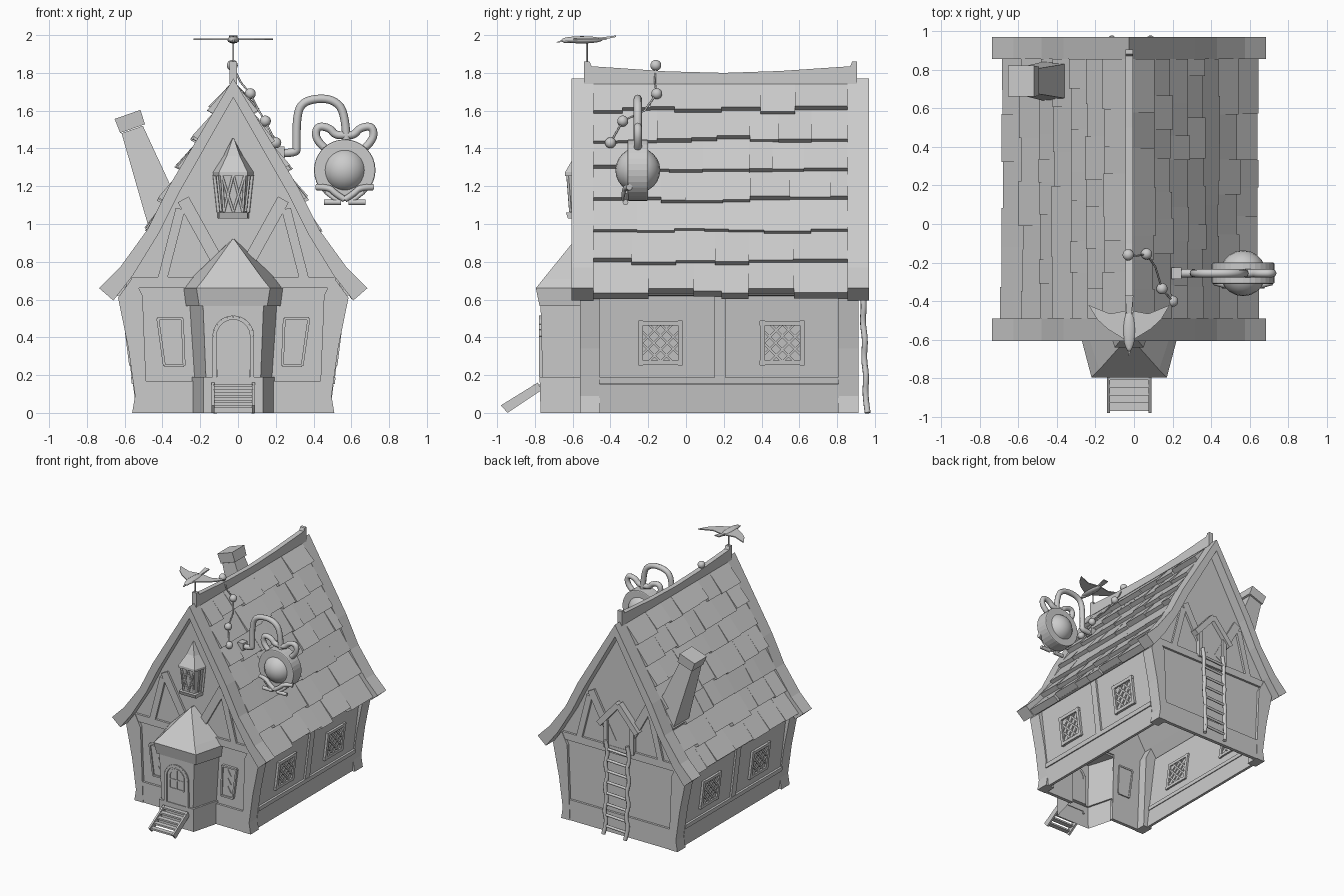
import bpy, bmesh, math, random
from mathutils import Vector

if "Cube" in bpy.data.objects:
    bpy.data.objects.remove(bpy.data.objects["Cube"])
random.seed(4)

def finish(name, bm, smooth=False):
    bmesh.ops.recalc_face_normals(bm, faces=bm.faces)
    me = bpy.data.meshes.new(name)
    bm.to_mesh(me)
    bm.free()
    if smooth:
        for p in me.polygons:
            p.use_smooth = True
    ob = bpy.data.objects.new(name, me)
    bpy.context.collection.objects.link(ob)
    return ob

def loft_into(bm, rings, bottom=True):
    vs = [[bm.verts.new(p) for p in r] for r in rings]
    n = len(vs[0])
    for a, b in zip(vs, vs[1:]):
        for i in range(n if bottom else n - 1):
            bm.faces.new((a[i], a[(i + 1) % n], b[(i + 1) % n], b[i]))
    if bottom:
        bm.faces.new(vs[0])
        bm.faces.new(vs[-1])

def place(p, axis, t, lean=0):
    u, v = p
    return {'x': (t + lean * v, u, v), 'y': (u, t, v), 'z': (u, v, t)}[axis]

def prism(name, pts, axis, a, b, lean=0):
    bm = bmesh.new()
    loft_into(bm, [[place(p, axis, t, lean) for p in pts] for t in (a, b)])
    return finish(name, bm)

def loft(name, rings, closed=True):
    bm = bmesh.new()
    loft_into(bm, rings, closed)
    return finish(name, bm)

def bar(name, p, q, w, axis, a, b, lean=0):
    p, q = Vector(p), Vector(q)
    d = (q - p).normalized() * w / 2
    n = Vector((-d.y, d.x))
    return prism(name, [p + n, q + n, q - n, p - n], axis, a, b, lean)

def box(name, x0, x1, y0, y1, z0, z1):
    return prism(name, [(x0, z0), (x1, z0), (x1, z1), (x0, z1)], 'y', y0, y1)

def tube(name, pts, r, curved=False):
    cu = bpy.data.curves.new(name, 'CURVE')
    cu.dimensions, cu.bevel_depth, cu.bevel_resolution = '3D', r, 2
    cu.use_fill_caps, cu.resolution_u = True, 6
    sp = cu.splines.new('NURBS' if curved else 'POLY')
    sp.points.add(len(pts) - 1)
    for s, p in zip(sp.points, pts):
        s.co = (*p, 1)
    if curved:
        sp.order_u, sp.use_endpoint_u = 3, True
    ob = bpy.data.objects.new(name, cu)
    bpy.context.collection.objects.link(ob)
    bpy.ops.object.select_all(action='DESELECT')
    ob.select_set(True)
    bpy.context.view_layer.objects.active = ob
    bpy.ops.object.convert(target='MESH')

def ball(name, c, r, scale=(1, 1, 1)):
    bm = bmesh.new()
    bmesh.ops.create_uvsphere(bm, u_segments=20, v_segments=12, radius=r)
    for v in bm.verts:
        v.co = Vector([v.co[i] * scale[i] + c[i] for i in range(3)])
    return finish(name, bm, True)

def bay(wb, wf, yb, yf, z):
    return [(-wb, yb, z), (-wf, yf, z), (wf, yf, z), (wb, yb, z)]

def mirrored(outer, inner):
    half = outer + inner[::-1]
    return outer[::-1] + [(-x, z) for x, z in outer[1:]] + \
        [(-x, z) for x, z in inner[::-1]] + inner[1:]

# Roof: end boards and slab
INNER = [(0, 1.67), (.29, 1.16), (.395, .95), (.53, .73), (.635, .595)]
BOARD = [(0, 1.77), (.34, 1.2), (.455, .97), (.6, .77), (.71, .66)]
SLAB = [(0, 1.74), (.325, 1.165), (.43, .935), (.54, .75), (.622, .625)]
prism('front_roof_board', mirrored(BOARD, INNER), 'y', -.605, -.49)
prism('back_roof_board', mirrored(BOARD, INNER), 'y', .855, .97)
prism('roof_slab', mirrored(SLAB, INNER[:-1] + [(.6, .62)]), 'y', -.49, .855)

# Shingles
def roof_x(z):
    for (x0, z0), (x1, z1) in zip(SLAB, SLAB[1:]):
        if z >= z1 or (x1, z1) == SLAB[-1]:
            return x0 + (x1 - x0) * (z - z0) / (z1 - z0)

rows = [.62, .785, .95, 1.11, 1.275, 1.43, 1.585, 1.74]
bm = bmesh.new()
for s in (1, -1):
    for z0, z1 in zip(rows, rows[1:]):
        y = -.49
        while y < .85:
            e = y + random.uniform(.12, .25)
            e = .855 if e > .77 else e
            za = z0 + random.uniform(-.014, .014)
            zb = min(z1 + .02, 1.74)
            p, q = Vector((roof_x(za), za)), Vector((roof_x(zb), zb))
            n = Vector((q.y - p.y, p.x - q.x)).normalized()
            quad = [p - n * .01, p + n * random.uniform(.042, .058), q + n * .012, q - n * .01]
            loft_into(bm, [[(s * c.x, t, c.y) for c in quad] for t in (y, e)])
            y = e
finish('shingles', bm)
prism('ridge_cap', [(-.54, 1.86), (-.51, 1.86), (-.5, 1.835), (-.1, 1.808), (.2, 1.8), (.5, 1.81),
      (.87, 1.835), (.88, 1.86), (.905, 1.86), (.905, 1.74), (-.54, 1.74)], 'x', -.02, .02)

# Walls, corner posts and timber framing
L = .125
gable = [(.505, 0), (.58, .62), (.56, .70), (.40, .955), (.295, 1.165), (0, 1.69),
         (-.295, 1.165), (-.40, .955), (-.56, .70), (-.58, .62), (-.505, 0)]
doorway = [(-.2, 0), (-.215, .58), (.215, .58), (.2, 0)]
for nm, y, o in (('front', -.54, -1), ('back', .89, 1)):
    prism(nm + '_wall', gable + (doorway if o < 0 else []), 'y', y, y - o * .01)
    f, b = y + o * .018, y - o * .005
    box(nm + '_cross_beam', -.54, .54, *sorted((f, b)), .66, .72)
    for s in (1, -1):
        box(nm + '_skirting', *sorted((s * (.2 if o < 0 else 0), s * .5)), *sorted((f, b)), 0, .17)
        bar(nm + '_strut', (s * .265, 1.13), (s * .06, .76), .065, 'y', f, b)
        bar(nm + '_strut', (s * .28, 1.08), (s * .375, .71), .05, 'y', f, b)
        prism(nm + '_corner_post', [(s * x, z) for x, z in ((.535, 0), (.52, .09), (.555, .34),
              (.61, .61), (.53, .72), (.48, .62), (.455, 0))], 'y', y + o * .022, y - o * .085)
for s in (1, -1):
    def side(name, p, q, w, x0, x1):
        bar(name, p, q, w, 'x', s * x0, s * x1, s * L)
    side('side_wall', (-.54, .32), (.89, .32), .64, .49, .5)
    side('side_skirting', (-.46, .075), (.81, .075), .15, .49, .512)
    side('side_rail', (-.46, .17), (.81, .17), .035, .483, .518)
    side('side_middle_post', (.18, .18), (.18, .63), .06, .49, .515)
    for yc in (-.135, .51):
        zc, h = .37, .1
        side('window_pane', (yc - h, zc), (yc + h, zc), 2 * h, .485, .504)
        for e in (-h - .005, h + .005):
            side('window_frame', (yc - .12, zc + e), (yc + .12, zc + e), .025, .475, .52)
            side('window_frame', (yc + e, zc - .12), (yc + e, zc + .12), .025, .475, .52)
        for k in (-.1, -.035, .035, .1):
            for m in (1, -1):
                side('window_lattice', (yc + m * (-h + max(k, 0)), zc - h + max(-k, 0)),
                     (yc + m * (h + min(k, 0)), zc + h + min(-k, 0)), .012, .478, .512)

# Slanted front windows
for s in (1, -1):
    quad = [(s * .40, .50), (s * .27, .50), (s * .26, .25), (s * .365, .25)]
    prism('front_window_pane', quad, 'y', -.55, -.525)
    for p, q in zip(quad, quad[1:] + quad[:1]):
        bar('front_window_frame', p, q, .014, 'y', -.56, -.52)
    for z in (.29, .36, .43):
        prism('window_shard', [(s * .29, z), (s * .35, z), (s * .32, z + .05)], 'y', -.556, -.53)

# Porch, hollow underneath
loft('porch_base', [bay(.218, .157, -.54, -.77, 0), bay(.218, .157, -.54, -.775, .19),
     bay(.205, .145, -.54, -.76, .19)], False)
loft('porch_body', [bay(.205, .145, -.54, -.76, .19), bay(.23, .16, -.54, -.77, .57)], False)
loft('porch_roof', [bay(.25, .18, -.54, -.775, .565), bay(.262, .195, -.54, -.795, .66),
     bay(.225, .155, -.54, -.755, .71), bay(.006, .004, -.54, -.585, .92)])

# Porch door with arched frame and round window
def arch(w, z0, z1, n=10):
    return [(w, z0)] + [(w * math.cos(math.pi * i / n), z1 - w + w * math.sin(math.pi * i / n))
                        for i in range(n + 1)] + [(-w, z0)]
prism('door', arch(.085, .19, .49), 'y', -.769, -.745)
outline = arch(.1, .19, .505)
for p, q in zip(outline, outline[1:]):
    bar('door_frame', p, q, .022, 'y', -.777, -.745)
pane = arch(.065, .31, .475)
for p, q in zip(pane, pane[1:] + pane[:1]):
    bar('door_window_frame', p, q, .012, 'y', -.774, -.75)
bar('door_window_bar', (0, .31), (0, .475), .012, 'y', -.773, -.75)
bar('door_window_bar', (-.065, .385), (.065, .385), .012, 'y', -.773, -.75)

# Front steps
for s in (1, -1):
    prism('step_rail', [(-.98, .04), (-.945, .0), (-.765, .12), (-.785, .16)], 'x', s * .1, s * .115)
for i in range(5):
    y, z = -.95 + i * .04, .025 + i * .028
    box('step_tread', -.105, .105, y - .018, y + .022, z, z + .014)

# Gable lantern window
loft('lantern_ledge', [bay(.083, .075, -.53, -.625, 1.03), bay(.083, .075, -.53, -.635, 1.06)])
loft('lantern_body', [bay(.078, .05, -.53, -.61, 1.06), bay(.1, .065, -.53, -.625, 1.26)])
loft('lantern_roof', [bay(.108, .075, -.53, -.64, 1.255), bay(.11, .075, -.53, -.64, 1.275),
     bay(.055, .035, -.53, -.59, 1.36), bay(.004, .003, -.53, -.56, 1.455)])
for s in (1, -1):
    for a, b in ((.05, .062), (.05, .0), (.0, .062)):
        tube('lantern_bar', [(s * a, -.612, 1.065), (s * b, -.627, 1.26)], .007)
    tube('lantern_bar', [(s * .078, -.545, 1.06), (s * .1, -.545, 1.26)], .009)
    tube('lantern_bar', [(s * .065, -.58, 1.065), (s * .085, -.58, 1.26)], .007)

# Back hatch and ladder
prism('hatch', [(-.11, .7), (.11, .7), (.11, .93), (0, 1.07), (-.11, .93)], 'y', .88, .905)
for s in (1, -1):
    bar('hatch_jamb', (s * .12, .7), (s * .12, .93), .035, 'y', .88, .925)
    bar('hatch_hood', (s * .175, .89), (0, 1.09), .045, 'y', .88, .94)
    tube('ladder_rail', [(s * .1 + .012 * (-1) ** i, .956 - .025 * i / 8 + .006 * (-1) ** i, i * .096)
                         for i in range(9)], .016, True)
for i in range(8):
    z = .06 + i * .09
    tube('ladder_rung', [(-.11, .956 - .025 * z / .77, z), (.11, .956 - .025 * z / .77, z + .01)], .011)

# Leaning chimney
def slab_ring(cx, cz, w, y0, y1):
    dx, dz = w / 2 * .94, w / 2 * .33
    return [(cx - dx, y0, cz - dz), (cx + dx, y0, cz + dz), (cx + dx, y1, cz + dz), (cx - dx, y1, cz - dz)]
loft('chimney', [slab_ring(-.33, .95, .21, .635, .845), slab_ring(-.535, 1.50, .12, .675, .805)])
loft('chimney_cap', [slab_ring(-.533, 1.505, .14, .665, .815), slab_ring(-.56, 1.58, .145, .66, .82)])

# Hanging clock
cx, cy, cz = .59, -.255, 1.285
disc = [(cx + .163 * math.cos(i * math.pi / 16), cz + .163 * math.sin(i * math.pi / 16)) for i in range(32)]
ob = prism('clock_case', disc, 'y', -.31, -.20)
bv = ob.modifiers.new('edge', 'BEVEL')
bv.width, bv.segments, bv.limit_method = .008, 2, 'ANGLE'
ball('clock_dome', (cx, cy, cz), .119)
box('clock_bracket', .22, .27, -.285, -.225, 1.35, 1.41)
tube('clock_arm', [(.25, cy, 1.375), (.335, cy, 1.375), (.335, cy, 1.41), (.335, cy, 1.55), (.355, cy, 1.635),
     (.43, cy, 1.665), (.53, cy, 1.66), (.595, cy, 1.59), (.6, cy, 1.43)], .022, True)
tube('clock_bow', [(cx + x, cy, z) for x, z in ((-.09, 1.39), (-.155, 1.44), (-.15, 1.52), (-.08, 1.51),
     (-.05, 1.47), (0, 1.47), (.05, 1.47), (.08, 1.51), (.15, 1.52), (.155, 1.44), (.09, 1.39))], .021, True)
for s in (1, -1):
    tube('clock_leg', [(cx + s * .15, -.3, 1.195), (cx + s * .08, -.32, 1.195), (cx + s * .05, -.325, 1.16),
         (cx, -.325, 1.13)], .017, True)
    tube('clock_foot', [(cx + s * .11, -.32, 1.115), (cx + s * .02, -.32, 1.115)], .015)
    tube('clock_foot_strut', [(cx + s * .03, -.32, 1.115), (cx + s * .1, -.31, 1.17)], .012)

# Ball chain down the roof
chain = [(-.005, -.16, 1.84), (.09, -.155, 1.69), (.17, -.335, 1.545), (.225, -.40, 1.43)]
for c in chain:
    ball('chain_ball', c, .029)
tube('chain_wire', [chain[0], (.04, -.165, 1.75), chain[1], (.135, -.22, 1.60), chain[2], chain[3]], .005)

# Bird weathervane
tube('vane_pole', [(0, -.525, 1.8), (0, -.525, 1.97)], .005)
ball('bird_body', (0, -.55, 1.975), .032, (1, 3.4, .6))
ball('bird_head', (0, -.63, 1.972), .02, (.9, 1.5, .75))
loft('bird_beak', [[(-.01, -.645, 1.965), (.01, -.645, 1.965), (.01, -.645, 1.98), (-.01, -.645, 1.98)],
     [(-.002, -.685, 1.96), (.002, -.685, 1.96), (.002, -.685, 1.963), (-.002, -.685, 1.963)]])
loft('bird_tail', [[(-.012, -.47, 1.97), (.012, -.47, 1.97), (.012, -.47, 1.985), (-.012, -.47, 1.985)],
     [(-.022, -.37, 1.99), (.022, -.37, 1.99), (.022, -.37, 1.998), (-.022, -.37, 1.998)]])
for s in (1, -1):
    prism('bird_wing', [(s * x, y) for x, y in ((.21, -.42), (.165, -.495), (.11, -.545), (.02, -.6),
          (.02, -.45), (.1, -.465))], 'z', 1.974, 1.982)

# Centre the house on its overall width
for ob in bpy.data.objects:
    ob.location.x -= .025
